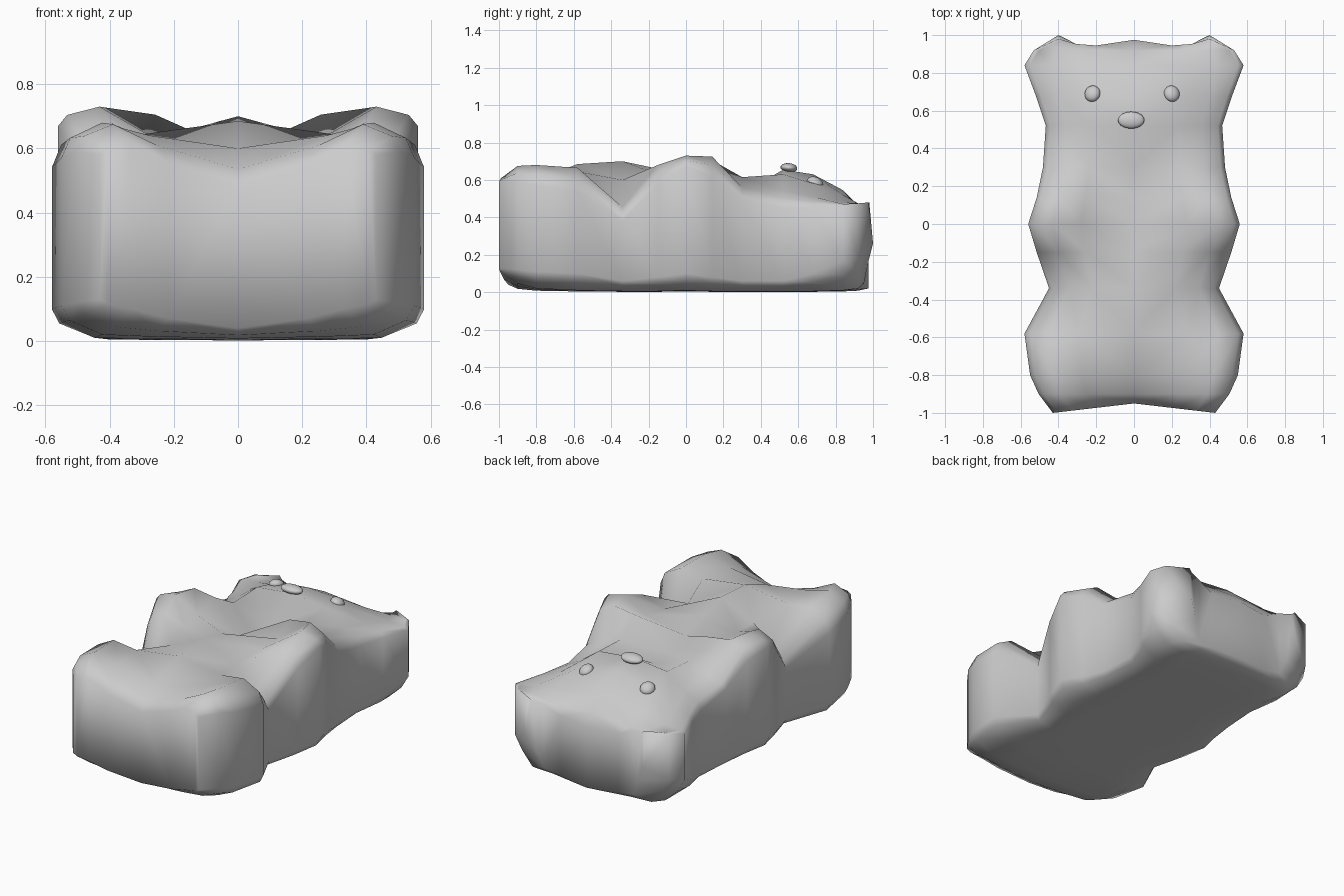
import bpy, bmesh, math

if "Cube" in bpy.data.objects:
    bpy.data.objects.remove(bpy.data.objects["Cube"])

# Body stations along y: y, half width, top heights (centre, inner, mid, edge),
# lower edge height, floor height
STATIONS = [
    (-1.00, .43, .48, .55, .61, .58, .13, .10),
    (-.90, .505, .535, .61, .675, .59, .12, .045),
    (-.80, .55, .60, .64, .68, .57, .11, .02),
    (-.58, .58, .685, .645, .665, .54, .10, .01),
    (-.34, .45, .70, .60, .455, .38, .06, .005),
    (-.15, .515, .66, .63, .68, .58, .08, .005),
    (.00, .56, .59, .645, .73, .67, .10, .01),
    (.14, .515, .525, .705, .725, .62, .08, .005),
    (.30, .482, .53, .615, .56, .50, .06, .005),
    (.52, .467, .655, .63, .54, .45, .06, .005),
    (.68, .52, .63, .58, .51, .455, .10, .005),
    (.84, .58, .545, .52, .48, .46, .17, .01),
    (.92, .53, .465, .45, .475, .475, .19, .02),
    (1.00, .40, .40, .40, .45, .48, .26, .05),
]


def half_section(s):
    y, w, zc, zi, zm, ze, zl, f = s
    zs = ze + .57 * (zm - ze)
    wb = .96 - .6 * max(0, zl - .1)    # undercut tucks in where the lower edge is high
    return [(0, zc), (.5 * w, zi), (.77 * w, zm), (.95 * w, zs), (w, ze),
            (w, zl), (wb * w, .5 * (zl + f)), (.77 * w, f), (.5 * w, .7 * f), (0, .4 * f)]


def end_y(y, x, z, w):
    # ends are hollowed between the feet and between the ears; ear tips lean in
    t = x / w
    if y < -.99:
        return -.95 - .05 * t
    if y > .99:
        if t < .6:
            return .975 - .06 * t
        return .94 + .06 * (t - .5) / .5 - .02 * min(1, abs(z - .26) / .2)
    return y


# Body: one lofted half, mirrored
bm = bmesh.new()
rings = []
for s in STATIONS:
    rings.append([bm.verts.new((x, end_y(s[0], x, z, s[1]), z)) for x, z in half_section(s)])
for a, b in zip(rings, rings[1:]):
    for i in range(len(a) - 1):
        bm.faces.new((a[i], a[i + 1], b[i + 1], b[i]))
for r in (rings[0], rings[-1]):
    for i in range(4):
        bm.faces.new((r[i], r[i + 1], r[8 - i], r[9 - i]))
bmesh.ops.mirror(bm, geom=bm.verts[:] + bm.edges[:] + bm.faces[:], axis='X', merge_dist=1e-4)
bmesh.ops.remove_doubles(bm, verts=bm.verts[:], dist=1e-4)
bmesh.ops.recalc_face_normals(bm, faces=bm.faces[:])
mesh = bpy.data.meshes.new("body")
bm.to_mesh(mesh)
bm.free()
body = bpy.data.objects.new("body", mesh)
bpy.context.collection.objects.link(body)
bpy.context.view_layer.objects.active = body
body.select_set(True)
bpy.ops.object.shade_smooth()


# Eyes and nose: flattened spheres lying on the face
def bead(name, loc, size, rot):
    bpy.ops.mesh.primitive_uv_sphere_add(segments=20, ring_count=12, radius=1,
                                         location=loc, rotation=rot)
    ob = bpy.context.object
    ob.name = name
    ob.scale = size
    bpy.ops.object.shade_smooth()


for side, name in ((-1, "left_eye"), (1, "right_eye")):
    bead(name, (side * .21 - .01, .69, .585), (.042, .045, .03), (-.4, side * .3, 0))
bead("nose", (-.015, .55, .665), (.07, .045, .025), (-.1, 0, 0))
